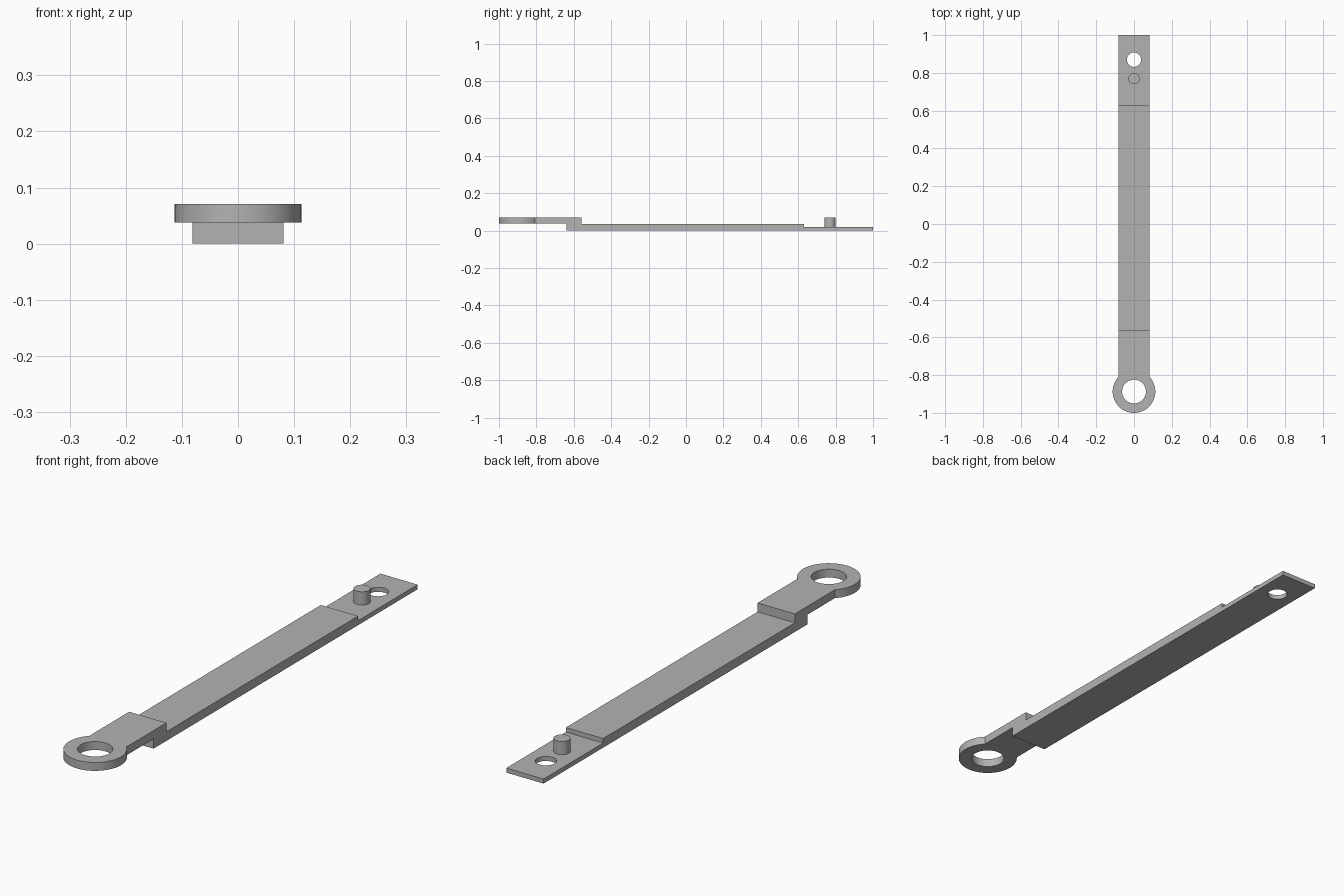
import bpy
import bmesh
import math

cube = bpy.data.objects.get("Cube")
if cube:
    bpy.data.objects.remove(cube, do_unlink=True)

grey = bpy.data.materials.new("plain grey")
grey.use_nodes = True
grey.diffuse_color = (0.45, 0.45, 0.45, 1)
grey.node_tree.nodes["Principled BSDF"].inputs["Base Color"].default_value = (0.45, 0.45, 0.45, 1)

HALF_WIDTH = 0.081
EYE_Y, EYE_RADIUS = -0.887, 0.113
EYE_BOTTOM, EYE_TOP = 0.038, 0.071
TAIL_TOP = 0.018


def add_object(name, bm):
    bmesh.ops.recalc_face_normals(bm, faces=bm.faces)
    mesh = bpy.data.meshes.new(name)
    bm.to_mesh(mesh)
    bm.free()
    mesh.materials.append(grey)
    obj = bpy.data.objects.new(name, mesh)
    bpy.context.collection.objects.link(obj)
    return obj


def cylinder(name, y, radius, bottom, top):
    bm = bmesh.new()
    bmesh.ops.create_cone(bm, cap_ends=True, segments=64, radius1=radius,
                          radius2=radius, depth=top - bottom)
    bmesh.ops.translate(bm, verts=bm.verts, vec=(0, y, (bottom + top) / 2))
    return add_object(name, bm)


def combine(target, tool, operation):
    mod = target.modifiers.new(operation.lower(), "BOOLEAN")
    mod.operation, mod.solver, mod.object = operation, "EXACT", tool
    bpy.context.view_layer.objects.active = target
    bpy.ops.object.modifier_apply(modifier=mod.name)
    bpy.data.objects.remove(tool, do_unlink=True)


# Stepped arm: side profile extruded across the width
profile = [(1, 0), (1, TAIL_TOP), (0.63, TAIL_TOP), (0.63, 0.036),
           (-0.56, 0.036), (-0.56, EYE_TOP), (EYE_Y, EYE_TOP),
           (EYE_Y, EYE_BOTTOM), (-0.64, EYE_BOTTOM), (-0.64, 0)]
bm = bmesh.new()
side = bm.faces.new([bm.verts.new((-HALF_WIDTH, y, z)) for y, z in profile])
extruded = bmesh.ops.extrude_face_region(bm, geom=[side])["geom"]
bmesh.ops.translate(bm, vec=(2 * HALF_WIDTH, 0, 0),
                    verts=[v for v in extruded if isinstance(v, bmesh.types.BMVert)])
arm = add_object("link_arm", bm)

# Round eye at the raised end
combine(arm, cylinder("eye", EYE_Y, EYE_RADIUS, EYE_BOTTOM, EYE_TOP), "UNION")

# Bored holes at both ends
for y, radius in ((EYE_Y, 0.063), (0.87, 0.038)):
    combine(arm, cylinder("hole_cutter", y, radius, -0.1, 0.2), "DIFFERENCE")

# Upright pin on the thin tail
pin = cylinder("locating_pin", 0.77, 0.03, TAIL_TOP, 0.07)

# Smooth curved walls, crisp edges
bpy.ops.object.select_all(action="DESELECT")
for obj in (arm, pin):
    obj.select_set(True)
bpy.context.view_layer.objects.active = arm
bpy.ops.object.shade_smooth_by_angle(angle=math.radians(30))
